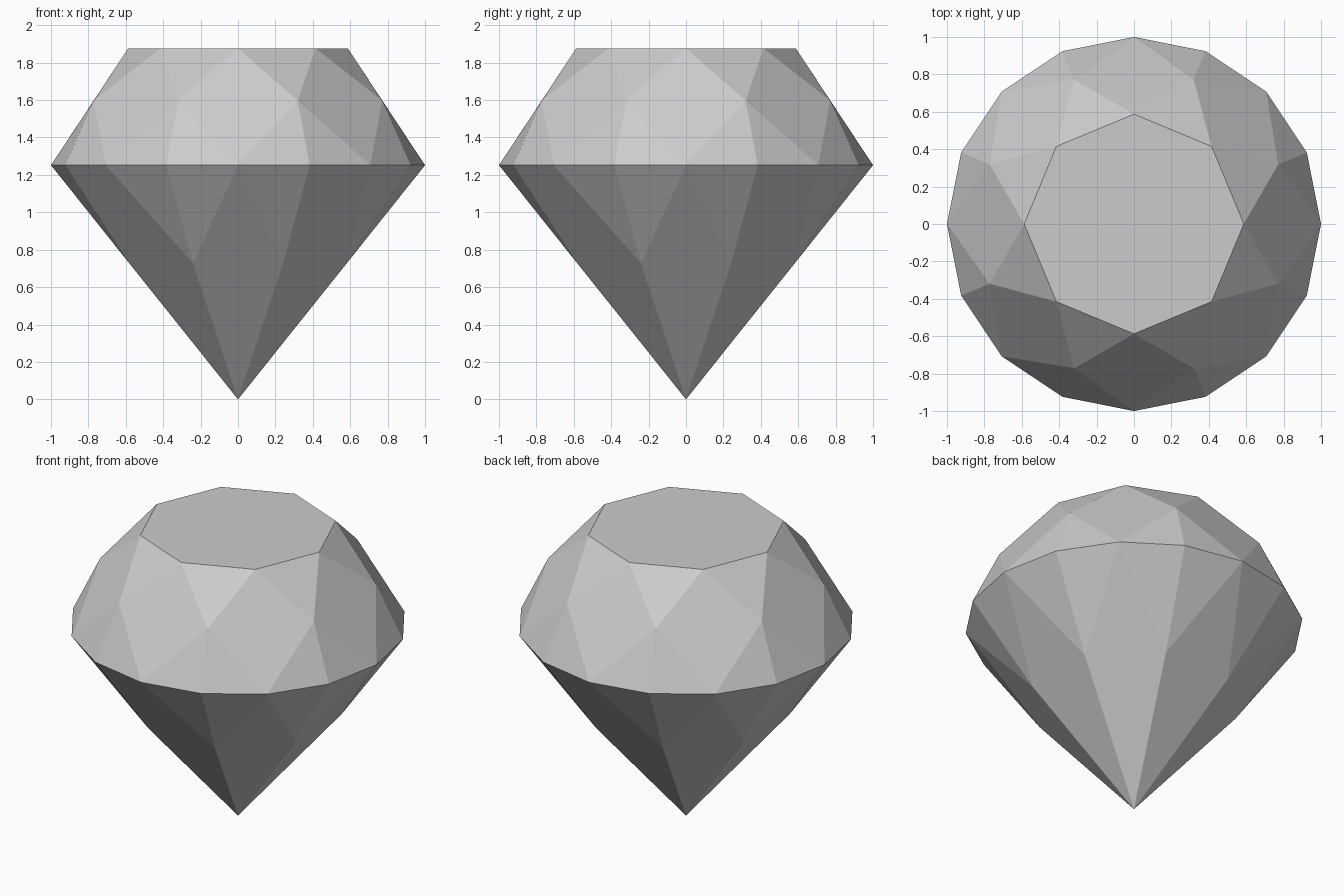
import bpy, bmesh, math

if "Cube" in bpy.data.objects:
    bpy.data.objects.remove(bpy.data.objects["Cube"])

N = 8                        # facets around the stone
STEP = 2 * math.pi / N


def ring(bm, count, radius, z, offset=0.0):
    """Evenly spaced vertices on a horizontal circle."""
    return [bm.verts.new((radius * math.cos(offset + i * 2 * math.pi / count),
                          radius * math.sin(offset + i * 2 * math.pi / count), z))
            for i in range(count)]


bm = bmesh.new()
table = ring(bm, N, 0.587, 1.877)
crown = ring(bm, N, 0.835, 1.597, STEP / 2)
girdle = ring(bm, 2 * N, 1.0, 1.252)
pavilion = ring(bm, N, 0.629, 0.727, STEP / 2)
culet = bm.verts.new((0, 0, 0))

bm.faces.new(table)                                   # flat top
for i in range(N):
    j = (i + 1) % N
    g0, g1, g2 = girdle[2 * i], girdle[2 * i + 1], girdle[(2 * i + 2) % (2 * N)]
    bm.faces.new((table[i], crown[i], table[j]))               # star facet
    bm.faces.new((table[i], crown[i - 1], g0, crown[i]))       # crown kite
    bm.faces.new((culet, pavilion[i], g0, pavilion[i - 1]))    # pavilion kite
    for a, b in ((g0, g1), (g1, g2)):                          # girdle facets
        bm.faces.new((crown[i], a, b))
        bm.faces.new((pavilion[i], b, a))
bmesh.ops.recalc_face_normals(bm, faces=bm.faces)

mesh = bpy.data.meshes.new("cut_gem")
bm.to_mesh(mesh)
bm.free()

mat = bpy.data.materials.new("light grey")
mat.diffuse_color = (0.6, 0.6, 0.6, 1)
mat.use_nodes = True
mat.node_tree.nodes["Principled BSDF"].inputs["Base Color"].default_value = mat.diffuse_color
mesh.materials.append(mat)
bpy.context.collection.objects.link(bpy.data.objects.new("cut_gem", mesh))
